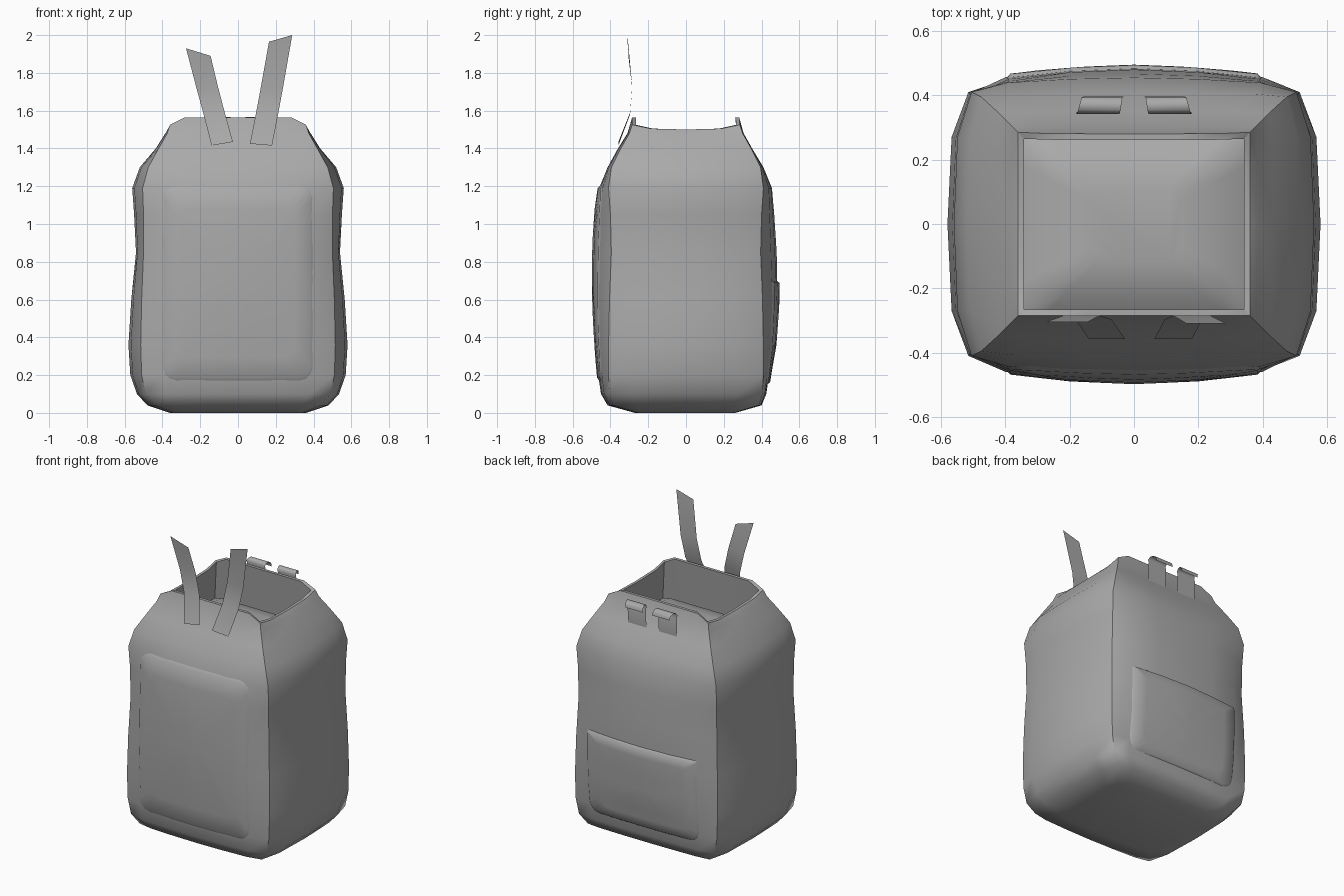
import bpy, bmesh, math

if "Cube" in bpy.data.objects:
    bpy.data.objects.remove(bpy.data.objects["Cube"])

# Body levels: z, corner x, corner y, side bulge x, front bulge y, back bulge y
LEVELS = [
    (0.00, .34, .25, .36, .27, .26),
    (0.04, .44, .385, .48, .415, .40),
    (0.10, .49, .405, .535, .45, .425),
    (0.20, .51, .41, .57, .465, .44),
    (0.36, .515, .41, .58, .478, .468),
    (0.60, .51, .405, .565, .49, .485),
    (0.85, .50, .395, .54, .49, .48),
    (1.05, .50, .40, .55, .48, .467),
    (1.19, .505, .41, .56, .46, .455),
    (1.30, .475, .395, .52, .415, .41),
    (1.40, .42, .345, .435, .36, .35),
    (1.48, .375, .30, .385, .31, .305),
]
PROFILE = [(-1, 0), (-.78, .65), (-.4, .9), (0, 1), (.4, .9), (.78, .65)]
SIDE = [(-1, 0), (-.66, .8), (0, 1), (.66, .8)]
CORNERS = (0, 6, 10, 16)

# Mid-grey fabric
fabric = bpy.data.materials.new("grey_fabric")
fabric.diffuse_color = (.4, .4, .4, 1)
fabric.use_nodes = True
fabric.node_tree.nodes["Principled BSDF"].inputs["Base Color"].default_value = fabric.diffuse_color


def ring(cx, cy, sx, fy, by):
    """Front, right, back, left outline of one level, starting at front left."""
    pts = [(f * cx, -(cy + (fy - cy) * b)) for f, b in PROFILE]
    pts += [(cx + (sx - cx) * b, f * cy) for f, b in SIDE]
    pts += [(-f * cx, cy + (by - cy) * b) for f, b in PROFILE]
    pts += [(-(cx + (sx - cx) * b), -f * cy) for f, b in SIDE]
    return pts


def surface_y(x, z, back):
    """Depth of the body's front or back wall at x, z."""
    for a, b in zip(LEVELS, LEVELS[1:]):
        if z <= b[0]:
            t = (z - a[0]) / (b[0] - a[0])
            v = [p + (q - p) * t for p, q in zip(a, b)]
            break
    bulge = v[5] if back else v[4]
    f = min(abs(x) / v[1], 1)
    steps = [(0, 1), (.4, .9), (.78, .65), (1, 0)]
    for (f0, b0), (f1, b1) in zip(steps, steps[1:]):
        if f <= f1:
            return v[2] + (bulge - v[2]) * (b0 + (b1 - b0) * (f - f0) / (f1 - f0))


def finish(name, bm, recalc=True):
    if recalc:
        bmesh.ops.recalc_face_normals(bm, faces=bm.faces)
    for f in bm.faces:
        f.smooth = True
    me = bpy.data.meshes.new(name)
    bm.to_mesh(me)
    bm.free()
    me.materials.append(fabric)
    ob = bpy.data.objects.new(name, me)
    bpy.context.collection.objects.link(ob)
    return ob


def bridge(bm, a, b):
    n = len(a)
    for i in range(n):
        bm.faces.new((a[i], a[(i + 1) % n], b[(i + 1) % n], b[i]))


def mark_sharp(bm, a, b):
    e = bm.edges.get((a, b))
    if e:
        e.smooth = False


# Bag body: outer shell, rim, inner wall and padded filling
bm = bmesh.new()
rings = [[(x, y, l[0]) for x, y in ring(*l[1:])] for l in LEVELS]
rim = ring(.36, .285, .36, .285, .28)
rim_z = []
for i in range(20):
    if i in CORNERS:
        rim_z.append(1.525)
    elif i < 6 or 10 < i < 16:
        rim_z.append(1.565)
    else:
        rim_z.append(1.5 if i in (8, 18) else 1.505)
rings.append([(x, y, z) for (x, y), z in zip(rim, rim_z)])
rings.append([(x * .95, y * .93, z) for (x, y), z in zip(rim, rim_z)])
rings += [[(x * s, y * s, z) for x, y in rim]
          for s, z in ((1.04, 1.27), (.75, 1.33), (.4, 1.35))]
loops = [[bm.verts.new(p) for p in r] for r in rings]
for a, b in zip(loops, loops[1:]):
    bridge(bm, a, b)
bm.faces.new(loops[0][::-1])
bm.faces.new(loops[-1])
for k in range(2, len(LEVELS) + 2):
    for c in CORNERS:
        mark_sharp(bm, loops[k][c], loops[k + 1][c])
for k in (12, 13, 14):
    for i in range(20):
        mark_sharp(bm, loops[k][i], loops[k][(i + 1) % 20])
finish("bag_body", bm)


# Raised pocket panels that follow the body and blend softly into it
def panel(name, half, z0, z1, r_top, r_bottom, back, off):
    bm = bmesh.new()
    mid, hh = (z0 + z1) / 2, (z1 - z0) / 2
    sign = 1 if back else -1
    outline = []
    for sx, sz, start in ((1, 1, 0), (-1, 1, 90), (-1, -1, 180), (1, -1, 270)):
        r = r_top if sz > 0 else r_bottom
        for k in range(4):
            a = math.radians(start + 30 * k)
            outline.append((sx * (half - r) + r * math.cos(a),
                            sz * (hh - r) + r * math.sin(a)))
        end = outline[-1]
        for t in (.25, .5, .75):  # points along each straight side
            if start in (0, 180):
                x0 = sx * (half - r)
                outline.append((x0 - 2 * x0 * t, end[1]))
            else:
                p, q = hh - r_top, -hh + r_bottom
                if sz < 0:
                    p, q = q, p
                outline.append((end[0], p + (q - p) * t))
    loops = []
    for s, o in ((1, -.004), (.96, off), (.75, off), (.5, off), (.25, off)):
        loops.append([bm.verts.new((x * s, sign * (surface_y(x * s, mid + z * s, back) + o),
                                    mid + z * s)) for x, z in outline])
    for a, b in zip(loops, loops[1:]):
        bridge(bm, a, b)
    c = bm.verts.new((0, sign * (surface_y(0, mid, back) + off), mid))
    last = loops[-1]
    for i in range(len(last)):
        bm.faces.new((last[i], last[(i + 1) % len(last)], c))
    finish(name, bm)


panel("front_pocket", .40, .165, 1.21, .07, .07, False, .008)
panel("back_pocket", .40, .15, .70, .015, .07, True, .011)


# Thin loose straps: rows of left x, left z, right x, right z, y
def strap(name, rows):
    bm = bmesh.new()
    pairs = [(bm.verts.new((a, y, za)), bm.verts.new((b, y, zb)))
             for a, za, b, zb, y in rows]
    for p, q in zip(pairs, pairs[1:]):
        bm.faces.new((p[0], p[1], q[1], q[0]))
    finish(name, bm, False)


strap("front_strap_left", [
    (-.14, 1.415, -.027, 1.435, -.358), (-.182, 1.58, -.07, 1.59, -.296),
    (-.22, 1.72, -.107, 1.73, -.285), (-.275, 1.93, -.145, 1.89, -.305)])
strap("front_strap_right", [
    (.063, 1.425, .18, 1.415, -.358), (.096, 1.59, .212, 1.58, -.296),
    (.122, 1.73, .238, 1.72, -.285), (.164, 1.965, .287, 2.0, -.31)])

# Short curled straps on the back
CURL = [(1.41, .345), (1.53, .348), (1.55, .342), (1.565, .355),
        (1.566, .375), (1.555, .393), (1.53, .396)]
for name, s in (("back_strap_left", -1), ("back_strap_right", 1)):
    rows = []
    for i, (z, y) in enumerate(CURL):
        d = .02 * max(0, i - 2) / 4
        x = sorted((s * (.045 - d * .6), s * (.178 - d)))
        rows.append((x[0], z, x[1], z, y))
    strap(name, rows)
